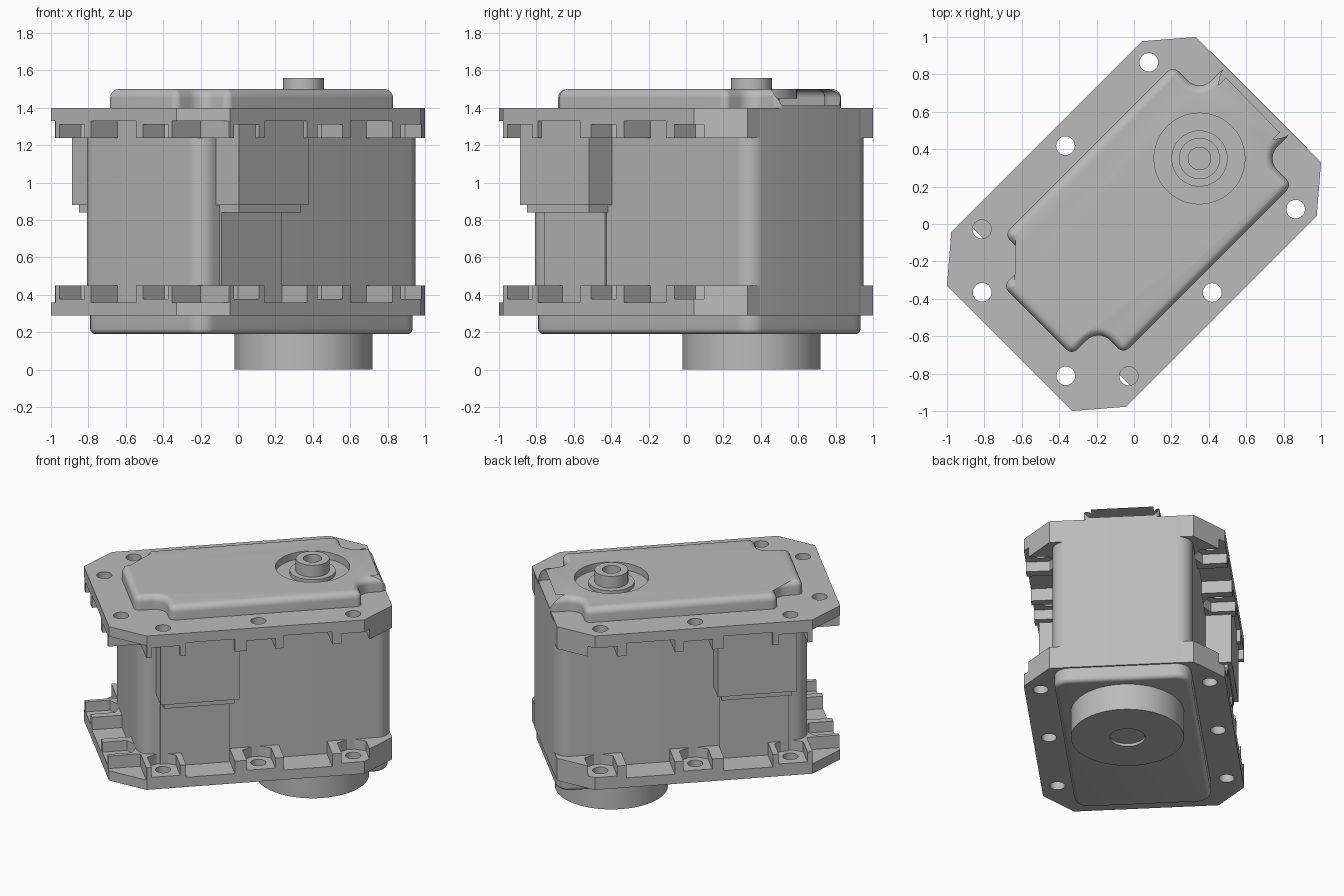
import bpy, bmesh, math
from mathutils import Vector

if "Cube" in bpy.data.objects:
    bpy.data.objects.remove(bpy.data.objects["Cube"])

grey = bpy.data.materials.new("plastic grey")
grey.use_nodes = True
grey.diffuse_color = (0.5, 0.5, 0.5, 1)
grey.node_tree.nodes["Principled BSDF"].inputs["Base Color"].default_value = (0.5, 0.5, 0.5, 1)
TURN = math.radians(45)   # the whole case stands diagonally
parts = []


def circle(u, v, r, n=48):
    return [(u + r * math.cos(math.tau * i / n), v + r * math.sin(math.tau * i / n)) for i in range(n)]


def rounded(corners, steps=8):
    """Outline from (u, v, radius) corners, each right angle replaced by an arc."""
    out = []
    for i, (u, v, r) in enumerate(corners):
        p = Vector((u, v))
        a = (Vector(corners[i - 1][:2]) - p).normalized()
        b = (Vector(corners[(i + 1) % len(corners)][:2]) - p).normalized()
        for k in range(steps + 1):
            t = math.pi / 2 * k / steps
            out.append(tuple(p + r * (a * (1 - math.sin(t)) + b * (1 - math.cos(t)))))
    return out


def rect(u0, u1, v0, v1):
    return [(u0, v0), (u1, v0), (u1, v1), (u0, v1)]


def add_prism(bm, outline, z0, z1):
    base = bm.faces.new([bm.verts.new((u, v, z0)) for u, v in outline])
    geo = bmesh.ops.extrude_face_region(bm, geom=[base])["geom"]
    top = [g for g in geo if isinstance(g, bmesh.types.BMVert)]
    bmesh.ops.translate(bm, verts=top, vec=(0, 0, z1 - z0))
    bmesh.ops.recalc_face_normals(bm, faces=bm.faces[:])


def make(name, prisms, bevel=0, bevel_z=None):
    """Object from (outline, z0, z1) prisms; optionally round the rim at bevel_z."""
    bm = bmesh.new()
    for p in prisms:
        add_prism(bm, *p)
    if bevel:
        rim = [e for e in bm.edges if all(abs(v.co.z - bevel_z) < 1e-4 for v in e.verts)]
        bmesh.ops.bevel(bm, geom=rim, offset=bevel, segments=6, profile=0.5, affect='EDGES')
    me = bpy.data.meshes.new(name)
    bm.to_mesh(me)
    bm.free()
    me.materials.append(grey)
    ob = bpy.data.objects.new(name, me)
    bpy.context.collection.objects.link(ob)
    parts.append(ob)
    return ob


def boolean(ob, cutter, operation='DIFFERENCE'):
    m = ob.modifiers.new("cut", 'BOOLEAN')
    m.object, m.operation, m.solver, m.use_self = cutter, operation, 'EXACT', True
    bpy.context.view_layer.objects.active = ob
    bpy.ops.object.modifier_apply(modifier=m.name)
    parts.remove(cutter)
    bpy.data.objects.remove(cutter)


# main case and its bottom cap
def case_outline(inset):
    u0, u1, v = -0.74 + inset, 0.942 - inset, 0.46 - inset
    return rounded([(u0, -v, 0.1), (u1, -v, 0.1), (u1, v, 0.1), (u0, v, 0.1)])

make("case_body", [(case_outline(0), 0.29, 1.39)])
make("bottom_cap", [(case_outline(0.012), 0.19, 0.3)], 0.03, 0.19)

# top cover with scooped corners and a large round at one end
half = [(0.942, 0.25, 0.04), (0.745, 0.25, 0.09), (0.745, 0.45, 0.04),
        (-0.53, 0.45, 0.04), (-0.53, 0.26, 0.09), (-0.73, 0.26, 0.04)]
cover = make("top_cover", [(rounded(half + [(u, -v, r) for u, v, r in reversed(half)]), 1.36, 1.5)],
             0.045, 1.5)
side = [(-1, 1.3), (0.943, 1.3)]
side += [(0.843 + 0.1 * math.cos(t), 1.4 + 0.1 * math.sin(t))
         for t in [math.pi / 2 * i / 10 for i in range(11)]] + [(0.8, 1.6), (-1, 1.6)]
side[-3] = (0.84, 1.5001)
end_round = make("cover_end_round", [(side, -0.6, 0.6)])
for v in end_round.data.vertices:
    v.co = (v.co.x, v.co.z, v.co.y)
end_round.data.flip_normals()
boolean(cover, end_round, 'INTERSECT')
SHAFT = (0.495, 0)
boolean(cover, make("shaft_recess", [(circle(*SHAFT, 0.243), 1.45, 1.7)]))

# output shaft, its collar and the drum below
make("shaft_collar", [(circle(*SHAFT, 0.15), 1.4, 1.475)])
shaft = make("output_shaft", [(circle(*SHAFT, 0.11), 1.4, 1.56)])
boolean(shaft, make("shaft_bore", [(circle(*SHAFT, 0.06), 1.45, 1.7)]))
drum = make("bottom_drum", [(circle(*SHAFT, 0.37, 64), 0, 0.25)])
boolean(drum, make("drum_recess", [(circle(*SHAFT, 0.115), -0.1, 0.02)]))

# mounting flange: chamfered plate with screw holes, nut pockets and slots
quarter = [(0.94, 0.474), (0.722, 0.66)]
outline = quarter + [(-u, v) for u, v in reversed(quarter)]
outline += [(u, -v) for u, v in reversed(outline)]
NUT = [(-0.095, 0.3), (-0.095, -0.055), (0, -0.11), (0.095, -0.055), (0.095, 0.3)]
FLOOR, POCKET, TOP = 0.36, 0.378, 0.6
cuts = [(rect(-1.1, -0.735, -0.17, 0.17), FLOOR, TOP)]
for s in (-1, 1):
    for u in (-0.595, 0.037, 0.667):
        cuts.append((circle(u, s * 0.555, 0.05, 24), 0.1, 0.5))
        cuts.append(([(u + a, s * (0.555 + b)) for a, b in NUT], POCKET, TOP))
    cuts.append((circle(-0.832, s * 0.316, 0.05, 24), 0.1, 0.5))
    cuts.append(([(-0.832 - b, s * 0.316 + a) for a, b in NUT], POCKET, TOP))
    for u0, u1 in ((-0.46, -0.137), (0.19, 0.51)):
        cuts.append((rect(u0, u1, *sorted((s * 0.455, s * 0.9))), FLOOR, TOP))
    cuts.append((rect(-1.1, -0.725, *sorted((s * 0.44, s * 0.9))), FLOOR, TOP))
lower = make("lower_flange", [(outline, 0.29, 0.45)])
boolean(lower, make("flange_cutters", cuts))

# upper flange is the lower one turned over
upper = make("upper_flange", [])
upper.data = lower.data.copy()
for v in upper.data.vertices:
    v.co.z = 1.69 - v.co.z
upper.data.flip_normals()

# cable sockets on both long sides
for s, label in ((-1, "right"), (1, "left")):
    def block(u0, u1, v):
        return rect(u0, u1, *sorted((s * 0.4, s * v)))
    make(label + "_socket", [(block(-0.625, -0.1, 0.632), 0.88, 1.335)])
    make(label + "_socket_step", [(block(-0.598, -0.13, 0.605), 0.84, 0.9)])
    make(label + "_cable_plate", [(block(-0.598, -0.14, 0.472), 0.32, 0.86)])

# smooth the rounds, keep edges sharp, and turn everything
bpy.ops.object.select_all(action='DESELECT')
for ob in parts:
    ob.rotation_euler.z = TURN
    ob.select_set(True)
bpy.context.view_layer.objects.active = parts[0]
bpy.ops.object.shade_smooth_by_angle(angle=math.radians(30))
